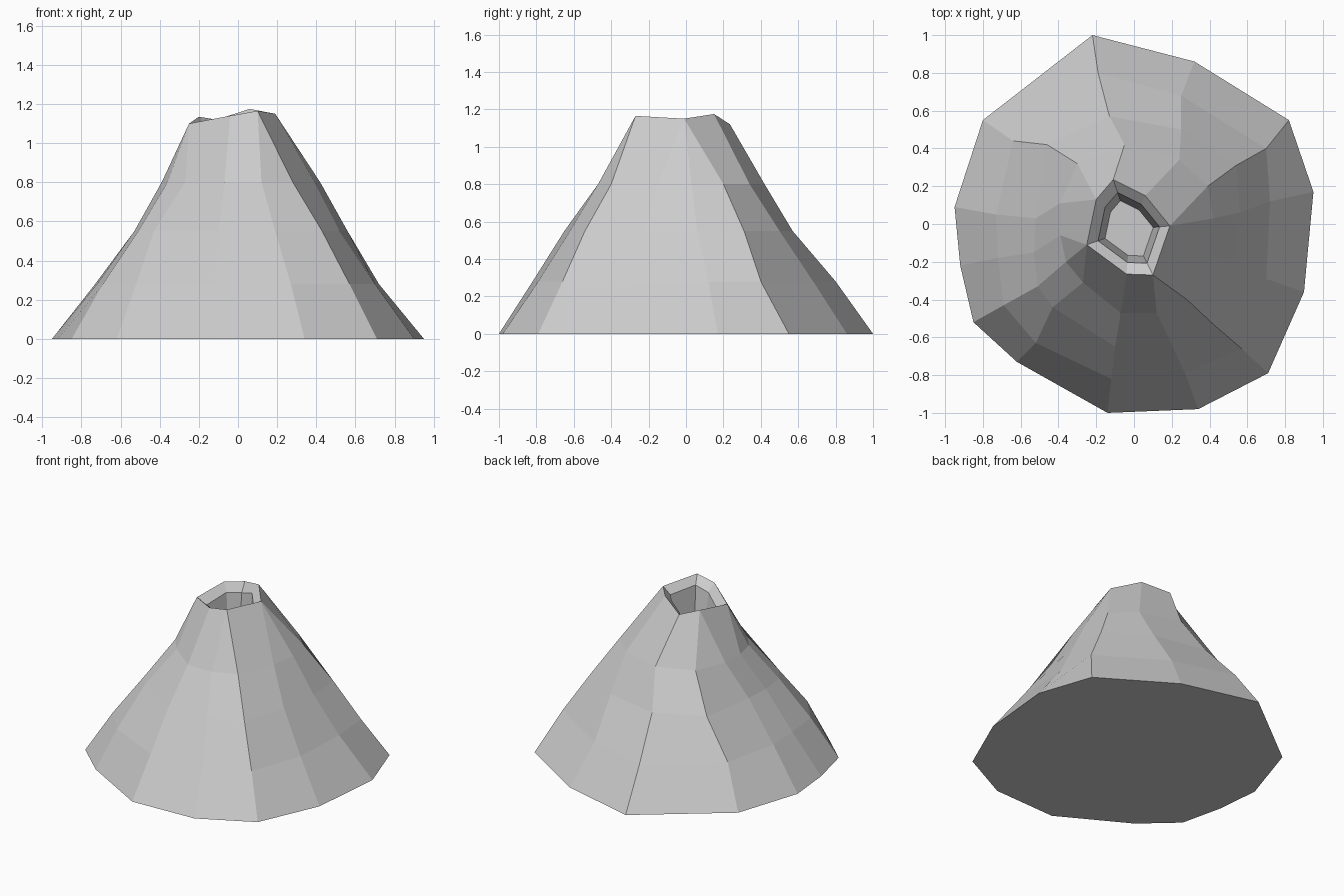
import bpy, bmesh

if "Cube" in bpy.data.objects:
    bpy.data.objects.remove(bpy.data.objects["Cube"])

# Plan contours of the cone (13 ridges, counter-clockwise from the front)
CONTOURS = [
    (0.0, [(-.14, -1), (.34, -.98), (.71, -.79), (.90, -.36), (.95, .17), (.82, .55), (.32, .86),
           (-.22, 1), (-.80, .55), (-.95, .09), (-.92, -.22), (-.85, -.52), (-.62, -.73)]),
    (0.28, [(-.12, -.82), (.27, -.79), (.57, -.66), (.70, -.29), (.72, .12), (.70, .40), (.25, .68),
            (-.19, .80), (-.64, .44), (-.73, .05), (-.72, -.18), (-.69, -.43), (-.52, -.63)]),
    (0.55, [(-.10, -.65), (.19, -.62), (.43, -.54), (.52, -.22), (.56, .06), (.54, .31), (.25, .50),
            (-.13, .57), (-.46, .42), (-.52, .03), (-.53, -.15), (-.51, -.33), (-.43, -.44)]),
    (0.80, [(-.07, -.47), (.12, -.47), (.28, -.40), (.39, -.15), (.42, .03), (.39, .20), (.24, .34),
            (-.05, .42), (-.30, .32), (-.39, .11), (-.39, -.06), (-.36, -.20), (-.27, -.31)]),
]
# Uneven seven-sided crater rim, and which rim corner each ridge runs to
RIM = [(-.04, -.265, 1.14), (.10, -.27, 1.165), (.19, -.01, 1.15), (.06, .15, 1.175),
       (-.11, .235, 1.12), (-.20, .13, 1.135), (-.25, -.11, 1.10)]
RIDGE_TO_RIM = [0, 1, 1, 2, 2, 2, 3, 4, 5, 5, 6, 6, 6]
CX, CY = -.02, -.03

bm = bmesh.new()


def bridge(lower, upper):
    """Join two rings, dropping repeated corners where ridges merge."""
    n = len(lower)
    for i in range(n):
        j = (i + 1) % n
        corners = list(dict.fromkeys([lower[i], lower[j], upper[j], upper[i]]))
        bm.faces.new(corners)


# Outer slopes
rings = [[bm.verts.new((x, y, z)) for x, y in pts] for z, pts in CONTOURS]
rim = [bm.verts.new(p) for p in RIM]
rings.append([rim[k] for k in RIDGE_TO_RIM])
for a, b in zip(rings, rings[1:]):
    bridge(a, b)
bm.faces.new(rings[0][::-1])


# Crater: sloping lip, throat wall, floor
def inner_ring(scale, drop=None, z=None):
    return [bm.verts.new((CX + (x - CX) * scale, CY + (y - CY) * scale,
                          h - drop if z is None else z)) for x, y, h in RIM]


lip = inner_ring(.74, drop=.05)
floor = inner_ring(.58, z=.85)
bridge(rim, lip)
bridge(lip, floor)
bm.faces.new(floor)

bmesh.ops.recalc_face_normals(bm, faces=bm.faces)
mesh = bpy.data.meshes.new("volcano_cone")
bm.to_mesh(mesh)
bm.free()
bpy.context.collection.objects.link(bpy.data.objects.new("volcano_cone", mesh))
